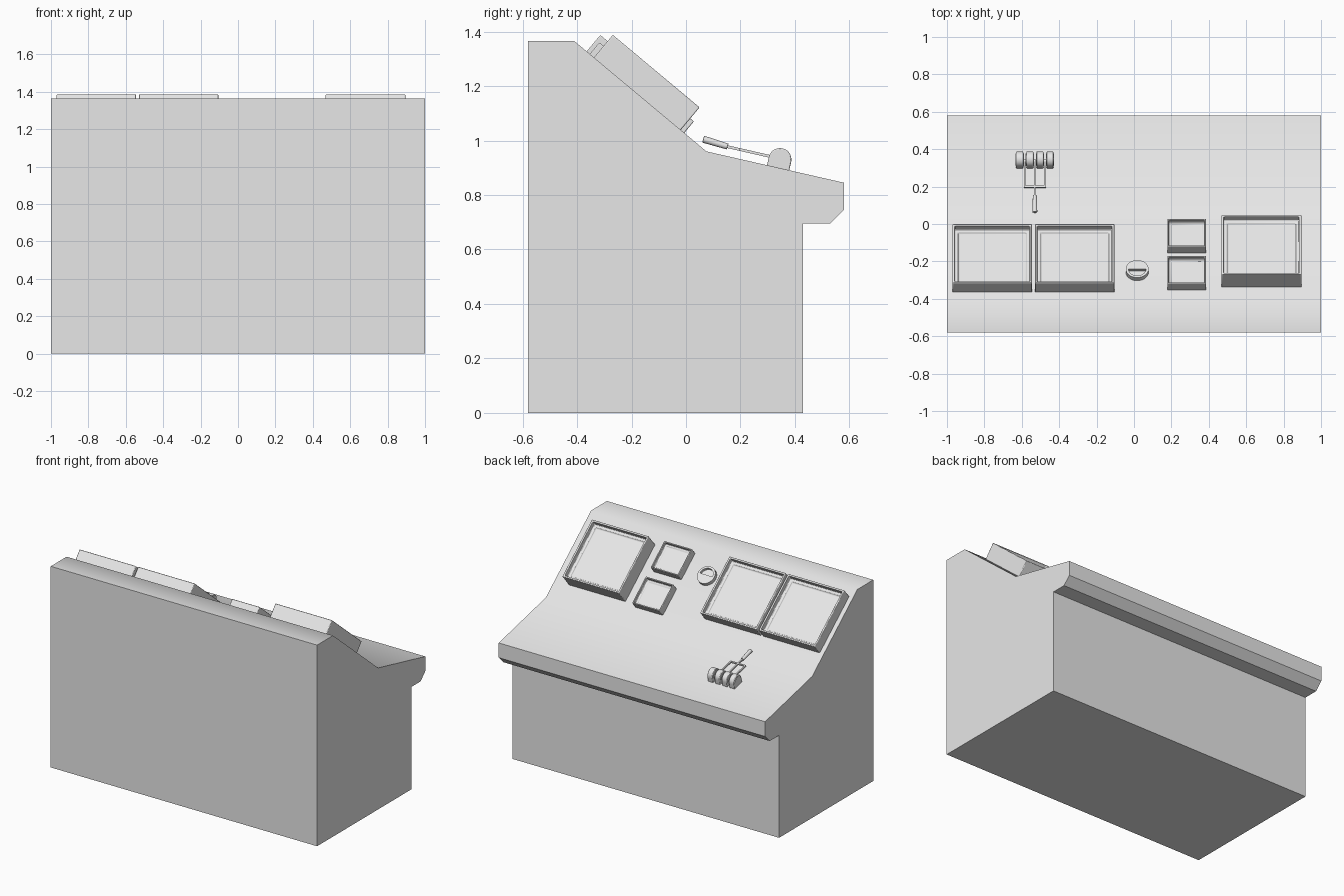
import bpy, bmesh, math
from mathutils import Matrix, Vector

cube = bpy.data.objects.get("Cube")
if cube:
    bpy.data.objects.remove(cube, do_unlink=True)

grey = bpy.data.materials.new("light_grey")
grey.use_nodes = True
grey.diffuse_color = (0.8, 0.8, 0.8, 1)
grey.node_tree.nodes["Principled BSDF"].inputs["Base Color"].default_value = (0.8, 0.8, 0.8, 1)

# Console corners in y, z
top_edge, knee, lip = (-0.41, 1.365), (0.075, 0.96), (0.58, 0.845)
outline = [(-0.58, 0), (-0.58, 1.365), top_edge, knee, lip,
           (0.58, 0.745), (0.53, 0.695), (0.43, 0.695), (0.43, 0)]


def surface_frame(a, b):
    """Local frame on a sloped surface: x across, y downhill, z outward."""
    angle = math.atan2(b[1] - a[1], b[0] - a[0])
    return Matrix.Translation((0, a[0], a[1])) @ Matrix.Rotation(angle, 4, "X")


panel = surface_frame(top_edge, knee)
desk = surface_frame(knee, lip)


def finish(name, bm, frame=Matrix(), bevel=0, angle=35):
    bmesh.ops.recalc_face_normals(bm, faces=bm.faces)
    mesh = bpy.data.meshes.new(name)
    bm.to_mesh(mesh)
    bm.free()
    obj = bpy.data.objects.new(name, mesh)
    bpy.context.collection.objects.link(obj)
    mesh.materials.append(grey)
    obj.matrix_world = frame
    if bevel:
        mod = obj.modifiers.new("soft_edges", "BEVEL")
        mod.width, mod.segments, mod.limit_method = bevel, 2, "ANGLE"
    bpy.ops.object.select_all(action="DESELECT")
    obj.select_set(True)
    bpy.context.view_layer.objects.active = obj
    bpy.ops.object.shade_smooth_by_angle(angle=math.radians(angle))
    return obj


def add_box(bm, x, y, z):
    """Box from (min, max) pairs."""
    lo, hi = Vector((x[0], y[0], z[0])), Vector((x[1], y[1], z[1]))
    mat = Matrix.Translation((lo + hi) / 2) @ Matrix.Diagonal((*(hi - lo), 1))
    return bmesh.ops.create_cube(bm, size=1, matrix=mat)["verts"]


def add_prism(bm, points, offset):
    """Extrude a closed loop of points along offset."""
    face = bm.faces.new([bm.verts.new(p) for p in points])
    new = bmesh.ops.extrude_face_region(bm, geom=[face])["geom"]
    verts = [g for g in new if isinstance(g, bmesh.types.BMVert)]
    bmesh.ops.translate(bm, verts=verts, vec=offset)


def arc(radius, start, end, steps):
    angles = [math.radians(start + (end - start) * i / steps) for i in range(steps + 1)]
    return [(radius * math.cos(a), radius * math.sin(a)) for a in angles]


# Console body
bm = bmesh.new()
add_prism(bm, [(-1, y, z) for y, z in outline], (2, 0, 0))
finish("console_body", bm, angle=42)


# Screens: box with a deep rim and a shallow stepped bezel
def screen(name, x, y, height, rim, depth):
    bm = bmesh.new()
    add_box(bm, x, y, (-0.005, height))
    bm.normal_update()
    face = max(bm.faces, key=lambda f: f.calc_center_median().z)
    for thickness, drop in ((rim, 0), (0, depth), (rim * 1.3, 0), (rim * 0.5, rim * 0.6)):
        bmesh.ops.inset_individual(bm, faces=[face], thickness=thickness, depth=-drop)
    finish(name, bm, panel, bevel=0.004)


screen("right_screen_outer", (-0.97, -0.545), (0.059, 0.47), 0.078, 0.017, 0.034)
screen("right_screen_inner", (-0.53, -0.105), (0.059, 0.47), 0.078, 0.017, 0.034)
screen("left_screen", (0.468, 0.895), (0.094, 0.509), 0.108, 0.017, 0.034)
screen("small_screen_upper", (0.178, 0.386), (0.074, 0.268), 0.055, 0.011, 0.024)
screen("small_screen_lower", (0.178, 0.386), (0.332, 0.526), 0.055, 0.011, 0.024)

# Round dial: low disc whose uphill half is sunk inside a rim
dial_frame = panel @ Matrix.Translation((0.017, 0.2, 0))
bm = bmesh.new()
add_prism(bm, [(x, y, -0.005) for x, y in arc(0.061, 0, 345, 23)], (0, 0, 0.013))
finish("dial_base", bm, dial_frame)
bm = bmesh.new()
outer, inner = arc(0.061, 180, 360, 16), arc(0.047, 360, 180, 16)
add_prism(bm, [(x, y, 0.006) for x, y in outer + inner], (0, 0, 0.02))
finish("dial_rim", bm, dial_frame)
bm = bmesh.new()
add_prism(bm, [(x, y, 0.006) for x, y in arc(0.061, 0, 180, 16)], (0, 0, 0.02))
finish("dial_cover", bm, dial_frame)

# Lever quadrant: four rounded humps with end plates
lever_x, spacing = -0.53, 0.054
for i in range(4):
    centre = lever_x + (i - 1.5) * spacing
    frame = desk @ Matrix.Translation((centre, 0.27, 0.031))
    bm = bmesh.new()
    hump = [(0.042, -0.034)] + arc(0.042, 0, 180, 14) + [(-0.042, -0.034)]
    add_prism(bm, [(-0.019, y, z) for y, z in hump], (0.038, 0, 0))
    finish("lever_hump_%d" % (i + 1), bm, frame, bevel=0.004)
    bm = bmesh.new()
    add_prism(bm, [(-0.022, y, z) for y, z in arc(0.032, 0, 180, 12)], (0.044, 0, 0))
    finish("hump_end_plates_%d" % (i + 1), bm, frame)

# Lever fork: arms from the gaps, joined by a crossbar and stem
half, level = 0.0045, (0.029, 0.039)
bm = bmesh.new()
for i in (-1, 0, 1):
    x = lever_x + i * spacing
    add_box(bm, (x - half, x + half), (0.118, 0.27), level)
add_box(bm, (lever_x - spacing - half, lever_x + spacing + half), (0.115, 0.124), level)
add_box(bm, (lever_x - half, lever_x + half), (0.06, 0.12), level)
finish("lever_fork", bm, desk)

# Lever grip
bm = bmesh.new()
bmesh.ops.create_cone(bm, cap_ends=True, segments=12, radius1=0.011, radius2=0.013, depth=0.094)
tilt = Matrix.Rotation(math.radians(86), 4, "X")
finish("lever_grip", bm, desk @ Matrix.Translation((lever_x, 0.025, 0.038)) @ tilt, bevel=0.002)
